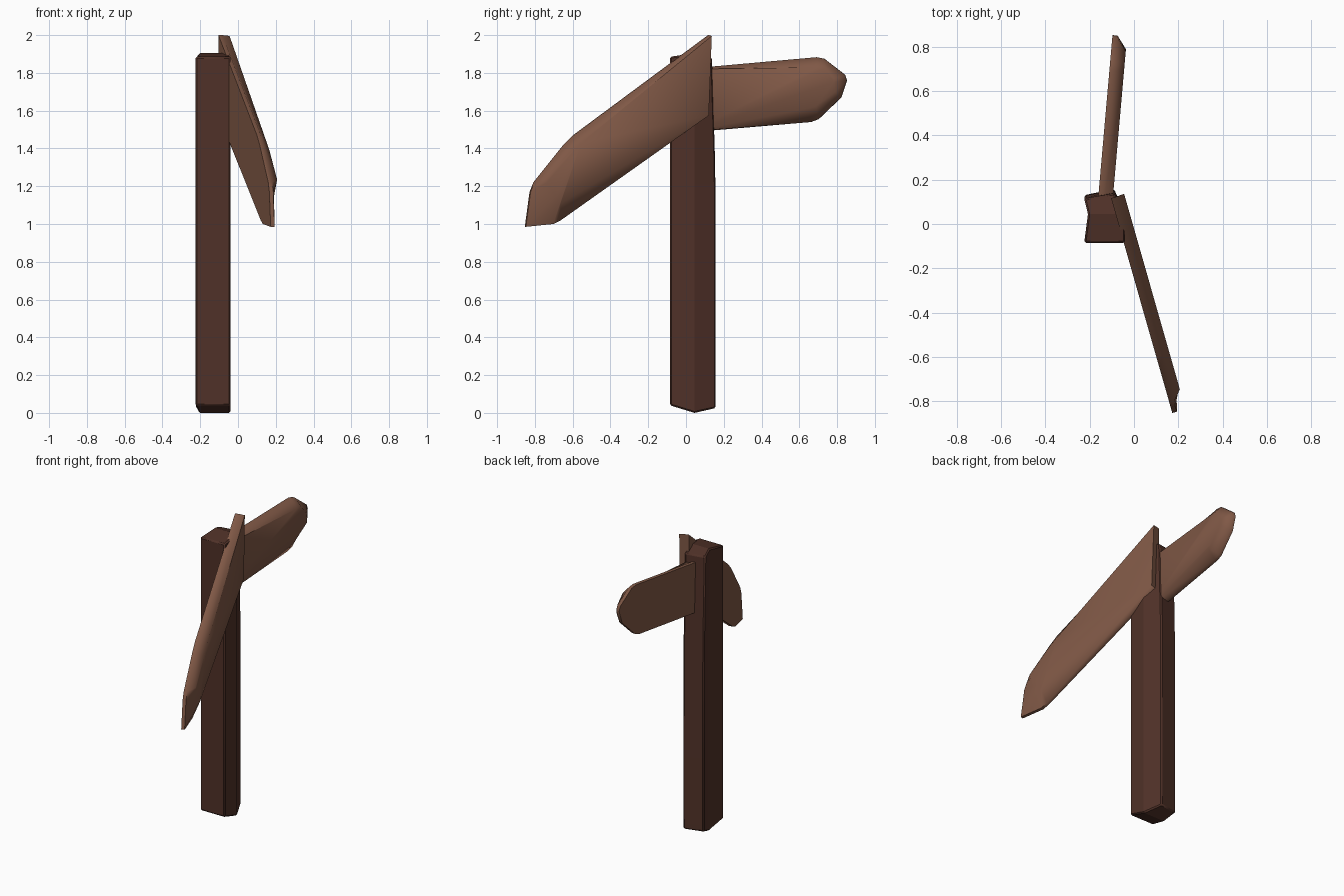
import bpy
import bmesh
import math
from mathutils import Vector

cube = bpy.data.objects.get("Cube")
if cube:
    bpy.data.objects.remove(cube, do_unlink=True)


def material(name, rgb):
    mat = bpy.data.materials.new(name)
    mat.use_nodes = True
    mat.diffuse_color = (*rgb, 1)
    mat.node_tree.nodes["Principled BSDF"].inputs["Base Color"].default_value = (*rgb, 1)
    return mat


def finish(name, bm, mat, angle):
    bmesh.ops.recalc_face_normals(bm, faces=bm.faces[:])
    mesh = bpy.data.meshes.new(name)
    bm.to_mesh(mesh)
    bm.free()
    mesh.materials.append(mat)
    obj = bpy.data.objects.new(name, mesh)
    bpy.context.collection.objects.link(obj)
    bpy.ops.object.select_all(action='DESELECT')
    obj.select_set(True)
    bpy.context.view_layer.objects.active = obj
    bpy.ops.object.shade_smooth_by_angle(angle=math.radians(angle))
    return obj


def bridge(bm, lower, upper):
    n = len(lower)
    for i in range(n):
        j = (i + 1) % n
        bm.faces.new((lower[i], lower[j], upper[j], upper[i]))


def make_post(mat):
    # Roughly hewn section, with sloping cuts at both ends
    section = [(-.225, -.085), (-.04, -.085), (-.04, .045),
               (-.09, .158), (-.225, .13), (-.208, .045)]
    bottom = [.04, .04, 0, .025, .03, 0]
    top = [1.885, 1.885, 1.905, 1.88, 1.88, 1.905]
    bm = bmesh.new()
    rings = []
    for heights, back in ((bottom, 1), ([1.15] * 6, 1), ([1.35] * 6, .98), (top, .88)):
        rings.append([bm.verts.new((x, y * back if y > .1 else y, z))
                      for (x, y), z in zip(section, heights)])
    for lower, upper in zip(rings, rings[1:]):
        bridge(bm, lower, upper)
    for ring in (rings[0], rings[-1]):
        bm.faces.new((ring[0], ring[1], ring[2], ring[5]))
        bm.faces.new((ring[2], ring[3], ring[4], ring[5]))
    post = finish("post", bm, mat, 20)
    bevel = post.modifiers.new("worn_edges", 'BEVEL')
    bevel.width = .008
    bevel.segments = 1
    bevel.limit_method = 'ANGLE'
    bevel.angle_limit = math.radians(35)


def make_board(name, outline, x0, slope, half, mat):
    # The first and last outline points form the square end at the post
    pts = [Vector(p) for p in outline]
    start = (pts[0] + pts[-1]) / 2
    tip = pts[len(pts) // 2]
    axis = (tip - start).normalized()
    length = (tip - start).length
    normal = Vector((1, -slope, 0)).normalized()

    def carved(p, at_end):
        along = (p - start).dot(axis)
        side = (p - start) - axis * along
        if at_end:
            return start + axis * along + side * .97
        return start + axis * min(along, length * .92) + side * .62

    bm = bmesh.new()
    layers = []
    for depth, carve in ((-half, False), (-half * .3, False), (half, True)):
        ring = []
        for i, p in enumerate(pts):
            q = carved(p, i in (0, len(pts) - 1)) if carve else p
            ring.append(bm.verts.new(Vector((x0 + slope * q.x, q.x, q.y)) + normal * depth))
        layers.append(ring)
    for a, b in zip(layers, layers[1:]):
        bridge(bm, a, b)
    bm.faces.new(layers[0])
    bm.faces.new(layers[-1])
    finish(name, bm, mat, 50)


dark_wood = material("dark_wood", (.080, .031, .021))
light_wood = material("light_wood", (.215, .098, .061))

make_post(dark_wood)

# Nearly level board pointing back
make_board("back_board",
           [(.04, 1.825), (.69, 1.883), (.73, 1.875), (.84, 1.79), (.85, 1.76),
            (.82, 1.67), (.70, 1.555), (.66, 1.54), (.04, 1.487)],
           -.139, .088, .033, light_wood)

# Drooping board pointing forward
make_board("front_board",
           [(.125, 2.0), (-.59, 1.47), (-.64, 1.42), (-.80, 1.22), (-.82, 1.17),
            (-.845, .985), (-.70, 1.0), (-.66, 1.02), (.115, 1.57)],
           -.038, -.285, .031, light_wood)
